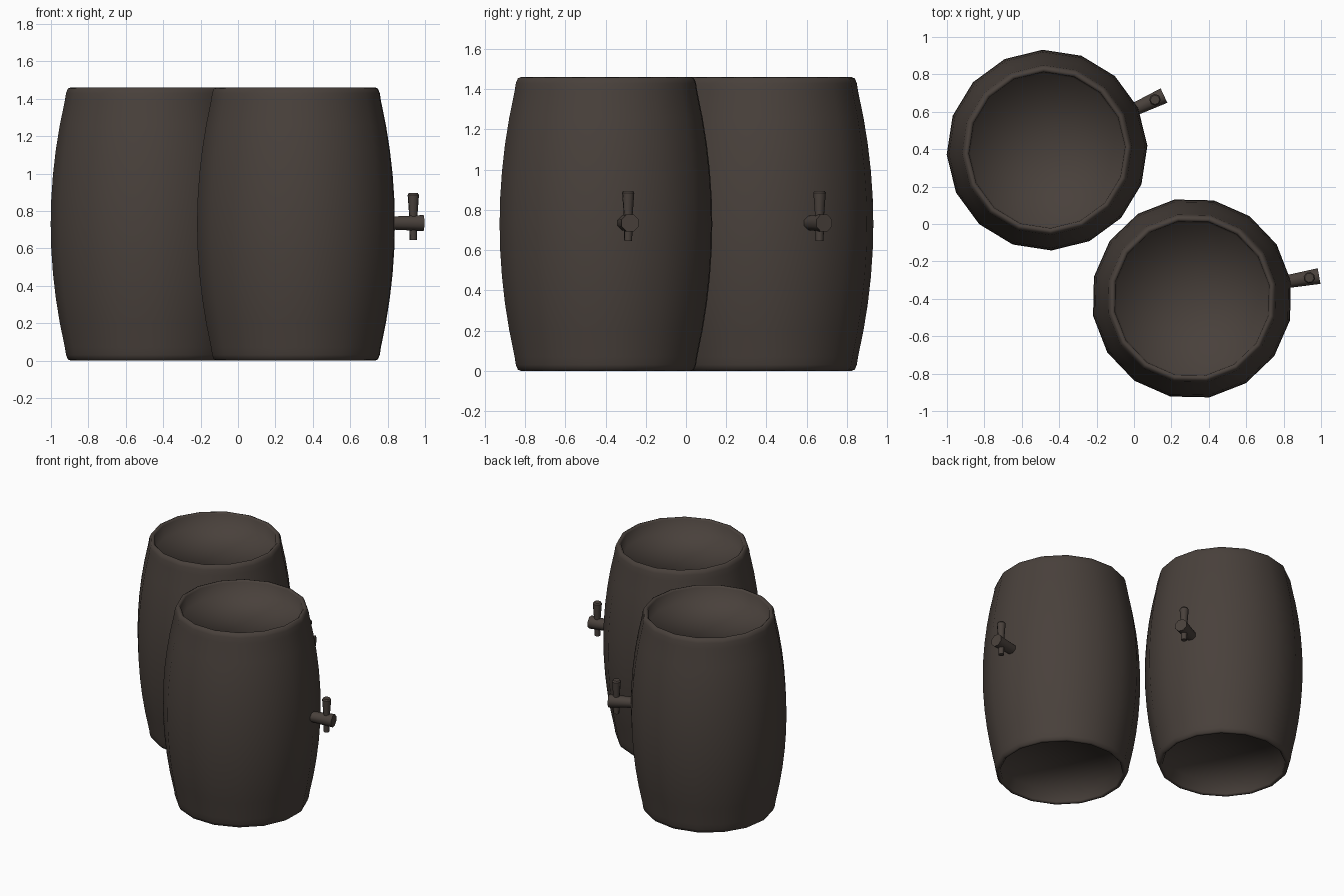
import bpy, bmesh, math
from mathutils import Matrix, Vector

if "Cube" in bpy.data.objects:
    bpy.data.objects.remove(bpy.data.objects["Cube"])

wood = bpy.data.materials.new("dark brown")
wood.diffuse_color = (0.066, 0.052, 0.044, 1)
wood.use_nodes = True
wood.node_tree.nodes["Principled BSDF"].inputs["Base Color"].default_value = wood.diffuse_color

H = 1.46      # barrel height
SIDES = 16
DEPTH = 0.10  # recess of the barrel ends


def finish(bm, name, loc, angle, sharp=None):
    bmesh.ops.recalc_face_normals(bm, faces=bm.faces)
    me = bpy.data.meshes.new(name)
    bm.to_mesh(me)
    bm.free()
    me.materials.append(wood)
    me.shade_smooth()
    ob = bpy.data.objects.new(name, me)
    bpy.context.collection.objects.link(ob)
    ob.location = loc
    ob.rotation_euler.z = angle
    if sharp:
        bpy.context.view_layer.objects.active = ob
        ob.select_set(True)
        bpy.ops.object.shade_smooth_by_angle(angle=sharp)
        ob.select_set(False)


def barrel(name, loc, angle):
    # bulging staves between two rounded rims, with recessed ends
    end = [(0.41, DEPTH), (0.418, 0.012), (0.43, 0.0), (0.445, 0.006), (0.455, 0.03)]
    side = []
    for i in range(11):
        z = 0.07 + (H - 0.14) * i / 10
        side.append((0.537 - 0.076 * ((z - H / 2) / 0.66) ** 2, z))
    profile = end + side + [(r, H - z) for r, z in reversed(end)]
    bm = bmesh.new()
    rings = []
    for r, z in profile:
        rings.append([bm.verts.new((r * math.cos(a), r * math.sin(a), z))
                      for a in (2 * math.pi * k / SIDES for k in range(SIDES))])
    for lo, hi in zip(rings, rings[1:]):
        for k in range(SIDES):
            n = (k + 1) % SIDES
            bm.faces.new((lo[k], lo[n], hi[n], hi[k]))
    for ring in (rings[0], rings[-1]):
        c = bm.verts.new((0, 0, ring[0].co.z))
        for k in range(SIDES):
            bm.faces.new((ring[k], ring[(k + 1) % SIDES], c))
    finish(bm, name, loc, angle)


def cone(bm, p0, p1, r0, r1, sides=8):
    p0, p1 = Vector(p0), Vector(p1)
    d = p1 - p0
    m = (Matrix.Translation((p0 + p1) / 2) @ d.to_track_quat('Z', 'Y').to_matrix().to_4x4()
         @ Matrix.Rotation(math.pi / sides, 4, 'Z'))
    bmesh.ops.create_cone(bm, cap_ends=True, segments=sides, radius1=r0, radius2=r1,
                          depth=d.length, matrix=m)


def tap(name, loc, angle):
    bm = bmesh.new()
    # nozzle body, turning key, spout
    cone(bm, (0.51, 0, 0.735), (0.69, 0, 0.735), 0.037, 0.046)
    cone(bm, (0.637, 0, 0.74), (0.637, 0, 0.885), 0.020, 0.031)
    cone(bm, (0.637, 0, 0.885), (0.637, 0, 0.895), 0.031, 0.025)
    cone(bm, (0.637, 0, 0.73), (0.637, 0, 0.645), 0.022, 0.020)
    finish(bm, name, loc, angle, math.radians(50))


# two barrels standing side by side, each with its tap
for label, x, y, deg in (("back", -0.465, 0.395, 25), ("front", 0.31, -0.398, 10)):
    a = math.radians(deg)
    barrel(label + "_barrel", (x, y, 0), a)
    tap(label + "_tap", (x, y, 0), a)
